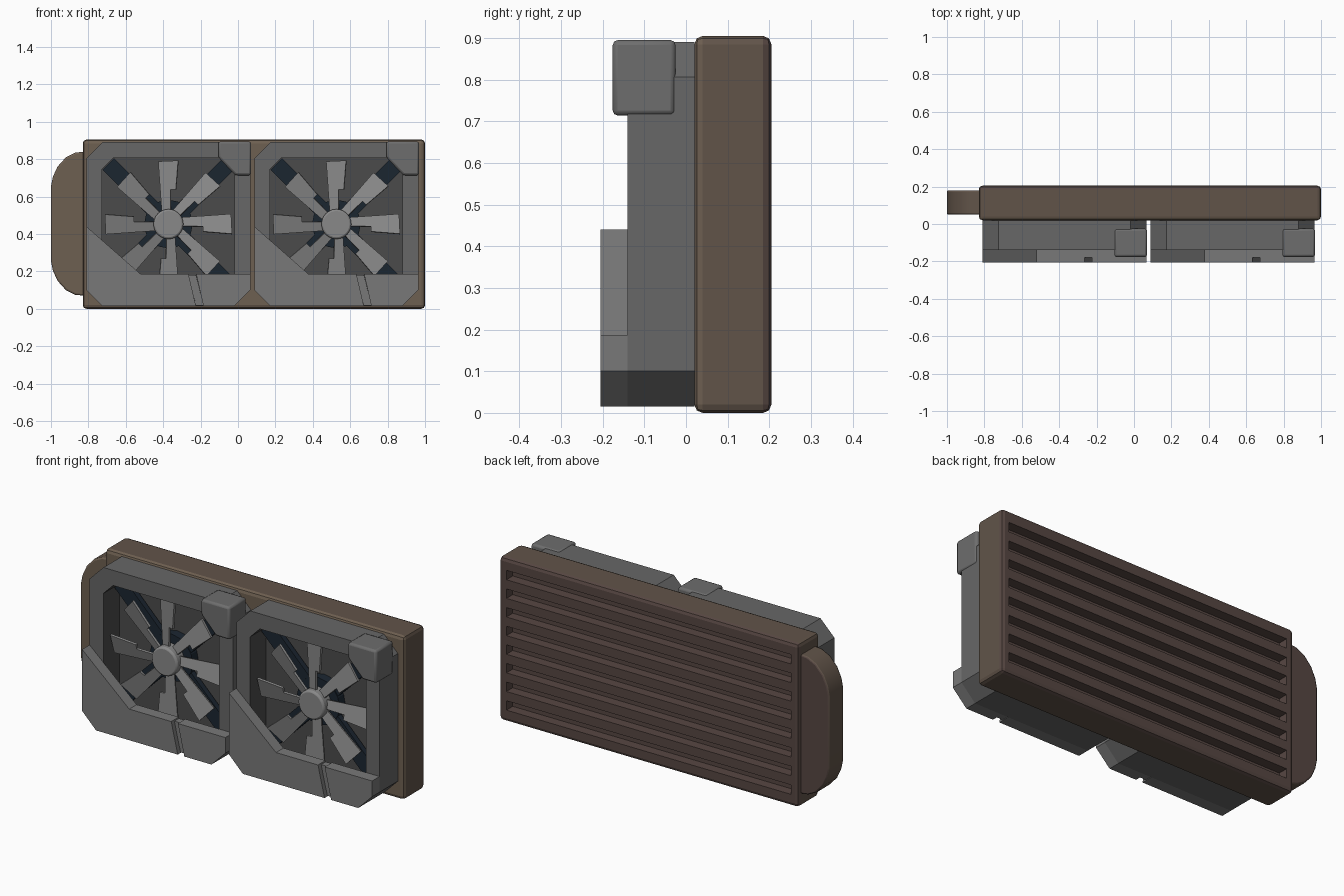
import bpy, bmesh, math
from mathutils import Matrix, Vector

if "Cube" in bpy.data.objects:
    bpy.data.objects.remove(bpy.data.objects["Cube"])


def material(name, *rgb):
    m = bpy.data.materials.new(name)
    m.diffuse_color = (*(rgb if len(rgb) == 3 else rgb * 3), 1)
    m.use_nodes = True
    m.node_tree.nodes["Principled BSDF"].inputs["Base Color"].default_value = m.diffuse_color
    return m


BROWN = material("brown_front", 0.155, 0.115, 0.082)
BROWN_MID = material("brown_side", 0.12, 0.088, 0.066)
BROWN_DARK = material("brown_back", 0.095, 0.063, 0.055)
NAVY = material("dark_navy", 0.011, 0.019, 0.03)
COVER = material("grey_cover", 0.19)
BLADE_GREY = material("grey_blade", 0.25)
BLOCK = material("grey_block", 0.155)
RIM = material("grey_rim", 0.135)
PLATE = material("grey_plate", 0.07)


def finish(name, bm, mats=(), bevel=0, segments=2, smooth=False):
    bmesh.ops.recalc_face_normals(bm, faces=bm.faces)
    me = bpy.data.meshes.new(name)
    bm.to_mesh(me)
    bm.free()
    ob = bpy.data.objects.new(name, me)
    bpy.context.collection.objects.link(ob)
    for m in mats:
        me.materials.append(m)
    if bevel:
        b = ob.modifiers.new("bevel", 'BEVEL')
        b.width, b.segments = bevel, segments
        b.angle_limit = math.radians(40)
    if smooth:
        bpy.ops.object.select_all(action='DESELECT')
        ob.select_set(True)
        bpy.context.view_layer.objects.active = ob
        bpy.ops.object.shade_smooth_by_angle(angle=math.radians(35))
    return ob


def shade_by_depth(ob, y_mid, y_back):
    """Give faces the front, side or back tone by the depth of their centre."""
    for p in ob.data.polygons:
        p.material_index = (p.center.y > y_mid) + (p.center.y > y_back)


def add_prism(bm, pts, y0, y1, mat=None):
    """Extrude an x-z outline from y0 to y1."""
    a = [bm.verts.new((x, y0, z)) for x, z in pts]
    b = [bm.verts.new((x, y1, z)) for x, z in pts]
    bm.faces.new(a)
    bm.faces.new(b)
    n = len(pts)
    for i in range(n):
        j = (i + 1) % n
        bm.faces.new((a[i], a[j], b[j], b[i]))
    if mat:
        bmesh.ops.transform(bm, matrix=mat, verts=a + b)


def prism(name, pts, y0, y1, *mats, **kw):
    bm = bmesh.new()
    add_prism(bm, pts, y0, y1)
    return finish(name, bm, mats, **kw)


def rect(x0, x1, z0, z1):
    return [(x0, z0), (x1, z0), (x1, z1), (x0, z1)]


def octagon(cx, cz, h, c):
    k = h - c
    return [(cx + x, cz + z) for x, z in
            ((-k, -h), (k, -h), (h, -k), (h, k), (k, h), (-k, h), (-h, k), (-h, -k))]


# radiator block with slots cut into its back
body = prism("radiator_body", rect(-0.83, 1.0, 0, 0.905), 0.02, 0.205,
             BROWN, BROWN_MID, BROWN_DARK, bevel=0.02)
bm = bmesh.new()
for i in range(8):
    z = 0.452 + (i - 3.5) * 0.103
    add_prism(bm, rect(-0.785, 0.955, z - 0.026, z + 0.026), 0.15, 0.25)
cutter = finish("slot_cutter", bm)
cutter.hide_render = True
cut = body.modifiers.new("slots", 'BOOLEAN')
cut.operation, cut.object, cut.solver = 'DIFFERENCE', cutter, 'EXACT'
bpy.context.view_layer.objects.active = body
for m in ("bevel", "slots"):
    bpy.ops.object.modifier_apply(modifier=m)
bpy.data.objects.remove(cutter)
shade_by_depth(body, 0.06, 0.14)

# rounded end tank
half = [(-0.82, 0.385), (-0.87, 0.38), (-0.92, 0.355), (-0.965, 0.305), (-0.99, 0.25), (-1.0, 0.2)]
tank = [(x, 0.455 + z) for x, z in half] + [(x, 0.455 - z) for x, z in reversed(half)]
tank = prism("end_tank", tank, 0.05, 0.18, BROWN, BROWN_MID, BROWN_DARK,
             bevel=0.008, smooth=True)
shade_by_depth(tank, 0.08, 0.15)

CZ = 0.453
BLADE = [(-0.035, 0.06), (0.012, 0.06), (0.014, 0.185), (0.042, 0.185),
         (0.055, 0.34), (-0.055, 0.335)]


def fan(tag, cx):
    # square housing ring with cut corners
    bm = bmesh.new()
    loops = [[bm.verts.new((x, y, z)) for x, z in octagon(cx, CZ, h, c)]
             for h, c, y in ((0.438, 0.085, -0.14), (0.438, 0.085, 0.02),
                             (0.354, 0.06, 0.02), (0.354, 0.06, -0.14))]
    for k in range(4):
        a, b = loops[k], loops[(k + 1) % 4]
        for i in range(8):
            j = (i + 1) % 8
            bm.faces.new((a[i], a[j], b[j], b[i])).material_index = int(k == 2)
    finish(tag + "_housing", bm, (RIM, PLATE))
    prism(tag + "_back_plate", octagon(cx, CZ, 0.36, 0.06), 0.0, 0.02, PLATE)

    # lower cover in two pieces with a recessed slanted joint
    def at(pts):
        return [(cx + x, z) for x, z in pts]
    prism(tag + "_cover_left", at([(-0.438, 0.44), (-0.15, 0.187), (0.107, 0.187), (0.147, 0.015),
                                   (-0.353, 0.015), (-0.438, 0.1)]), -0.205, -0.14, COVER)
    prism(tag + "_cover_right", at([(0.148, 0.187), (0.438, 0.187), (0.438, 0.1),
                                    (0.353, 0.015), (0.187, 0.015)]), -0.205, -0.14, COVER)
    prism(tag + "_cover_joint", at([(0.107, 0.18), (0.148, 0.18), (0.187, 0.018),
                                    (0.147, 0.018)]), -0.18, -0.14, COVER)

    # corner block
    prism(tag + "_corner_block", at([(0.267, 0.895), (0.442, 0.895), (0.442, 0.714),
                                     (0.357, 0.714), (0.267, 0.81)]),
          -0.176, -0.025, BLOCK, bevel=0.012, smooth=True)

    # dark diagonal struts and motor mount
    centre = Matrix.Translation(Vector((cx, 0, CZ)))
    bm = bmesh.new()
    for i in range(4):
        r = Matrix.Rotation(math.radians(45 + 90 * i), 4, 'Y')
        add_prism(bm, rect(-0.043, 0.043, 0.05, 0.455), -0.045, -0.015, centre @ r)
    add_prism(bm, [(0.13 * math.cos(t * math.pi / 8), 0.13 * math.sin(t * math.pi / 8))
                   for t in range(16)], -0.05, 0.0, centre)
    finish(tag + "_struts", bm, (NAVY,))

    # eight pitched blades
    bm = bmesh.new()
    for i in range(8):
        r = (centre @ Matrix.Rotation(math.radians(45 * i), 4, 'Y')
             @ Matrix.Translation((0, -0.08, 0))
             @ Matrix.Rotation(math.radians(-15), 4, 'Z'))
        add_prism(bm, BLADE, -0.006, 0.006, r)
    finish(tag + "_blades", bm, (BLADE_GREY,))

    # hub
    prism(tag + "_hub", [(cx + 0.08 * math.cos(t * math.pi / 12),
                          CZ + 0.08 * math.sin(t * math.pi / 12)) for t in range(24)],
          -0.115, -0.03, BLADE_GREY, bevel=0.01, smooth=True)


fan("left_fan", -0.372)
fan("right_fan", 0.526)
